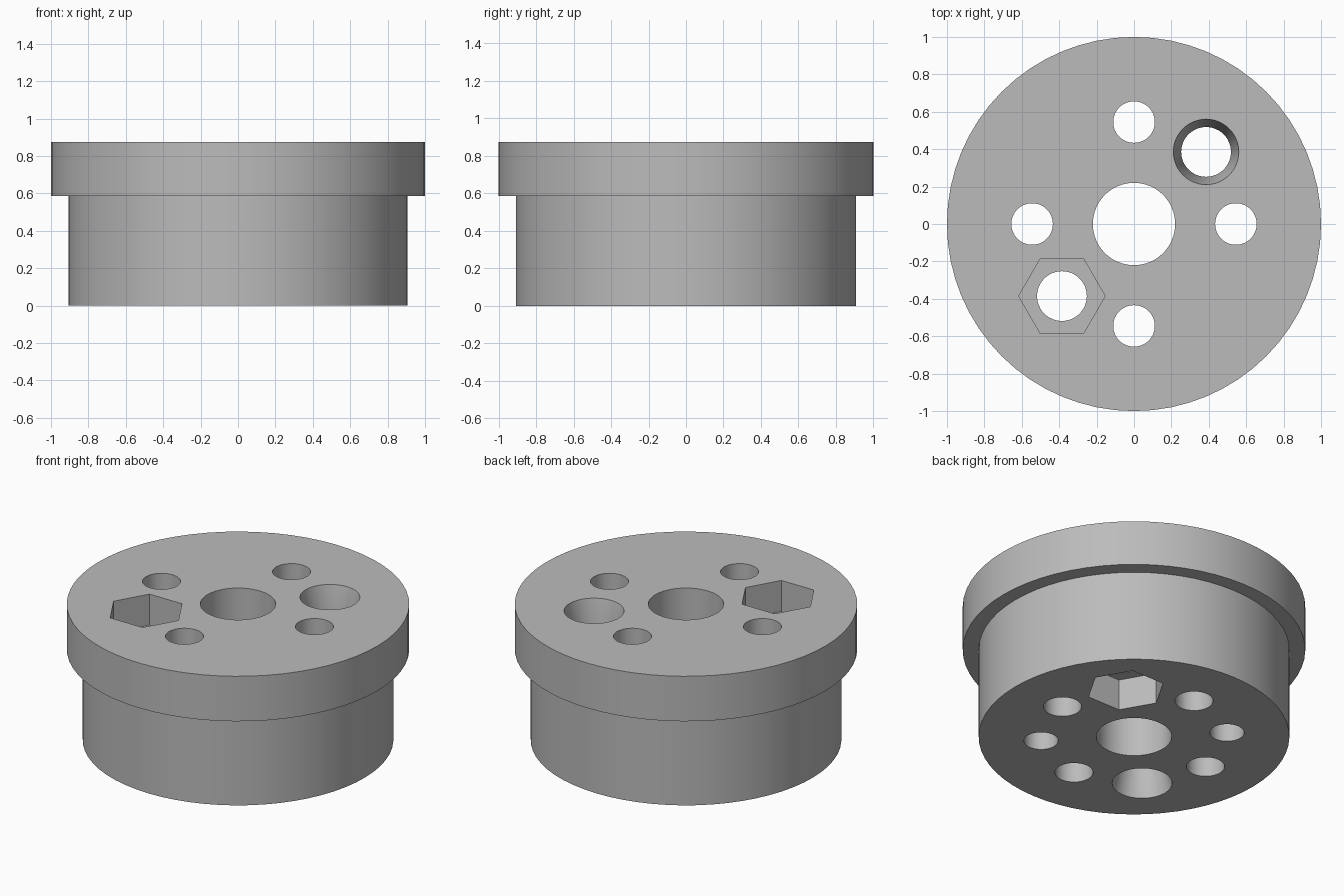
import bpy, bmesh, math

cube = bpy.data.objects.get("Cube")
if cube:
    bpy.data.objects.remove(cube, do_unlink=True)

HEIGHT, STEP = 0.875, 0.585
FLANGE_R, BODY_R = 1.0, 0.907
BOLT_R = 0.545                      # radius of the circle the holes sit on
POCKET = 0.2                        # depth of nut pockets and countersinks
OVER = 0.05                         # cutters reach past the surface

grey = bpy.data.materials.new("plain grey")
grey.use_nodes = True
colour = (0.5, 0.5, 0.5, 1)
grey.diffuse_color = colour
grey.node_tree.nodes["Principled BSDF"].inputs["Base Color"].default_value = colour


def lathe(name, profile, sides, x=0, y=0):
    """Closed solid of revolution from (z, radius) pairs, bottom to top."""
    bm = bmesh.new()
    rings = []
    for z, r in profile:
        angles = [2 * math.pi * i / sides for i in range(sides)]
        rings.append([bm.verts.new((x + r * math.cos(a), y + r * math.sin(a), z))
                      for a in angles])
    for low, high in zip(rings, rings[1:]):
        for i in range(sides):
            j = (i + 1) % sides
            bm.faces.new((low[i], low[j], high[j], high[i]))
    bm.faces.new(rings[0][::-1])
    bm.faces.new(rings[-1])
    mesh = bpy.data.meshes.new(name)
    bm.to_mesh(mesh)
    bm.free()
    mesh.materials.append(grey)
    obj = bpy.data.objects.new(name, mesh)
    bpy.context.collection.objects.link(obj)
    return obj


# Stepped round body with a wide flange on top
hub = lathe("flanged_hub", [(0, BODY_R), (STEP, BODY_R),
                            (STEP, FLANGE_R), (HEIGHT, FLANGE_R)], 64)
bpy.ops.object.select_all(action='DESELECT')
bpy.context.view_layer.objects.active = hub
hub.select_set(True)


def drill(name, profile, sides=48, radius=0, degrees=0):
    a = math.radians(degrees)
    cutter = lathe(name, profile, sides, radius * math.cos(a), radius * math.sin(a))
    cutter.hide_render = True
    mod = hub.modifiers.new(name, 'BOOLEAN')
    mod.operation = 'DIFFERENCE'
    mod.solver = 'EXACT'
    mod.object = cutter
    bpy.ops.object.modifier_apply(modifier=mod.name)
    bpy.data.objects.remove(cutter, do_unlink=True)


def through(r):
    return [(-OVER, r), (HEIGHT + OVER, r)]


# Centre bore and four plain through holes
drill("centre_bore", through(0.22), 64)
for deg in (0, 90, 180, 270):
    drill("through_hole", through(0.111), 48, BOLT_R, deg)

# Two blind holes open only underneath
for deg in (135, 315):
    drill("blind_hole", [(-OVER, 0.1), (STEP, 0.1)], 48, BOLT_R, deg)

# Two opposed screw holes, each with a countersink and a hexagonal nut pocket
SHAFT, HEAD, NUT = 0.133, 0.175, 0.231
slope = (HEAD - SHAFT) / POCKET
for deg, head_up in ((45, True), (225, False)):
    cone = [(-OVER, SHAFT), (HEIGHT - POCKET, SHAFT),
            (HEIGHT + OVER, HEAD + slope * OVER)]
    nut = [(-OVER, NUT), (POCKET, NUT)]
    if not head_up:
        cone = [(HEIGHT - z, r) for z, r in reversed(cone)]
        nut = [(HEIGHT - z, r) for z, r in reversed(nut)]
    drill("screw_hole", cone, 48, BOLT_R, deg)
    drill("nut_pocket", nut, 6, BOLT_R, deg)

bpy.ops.object.shade_smooth_by_angle(angle=math.radians(30))
